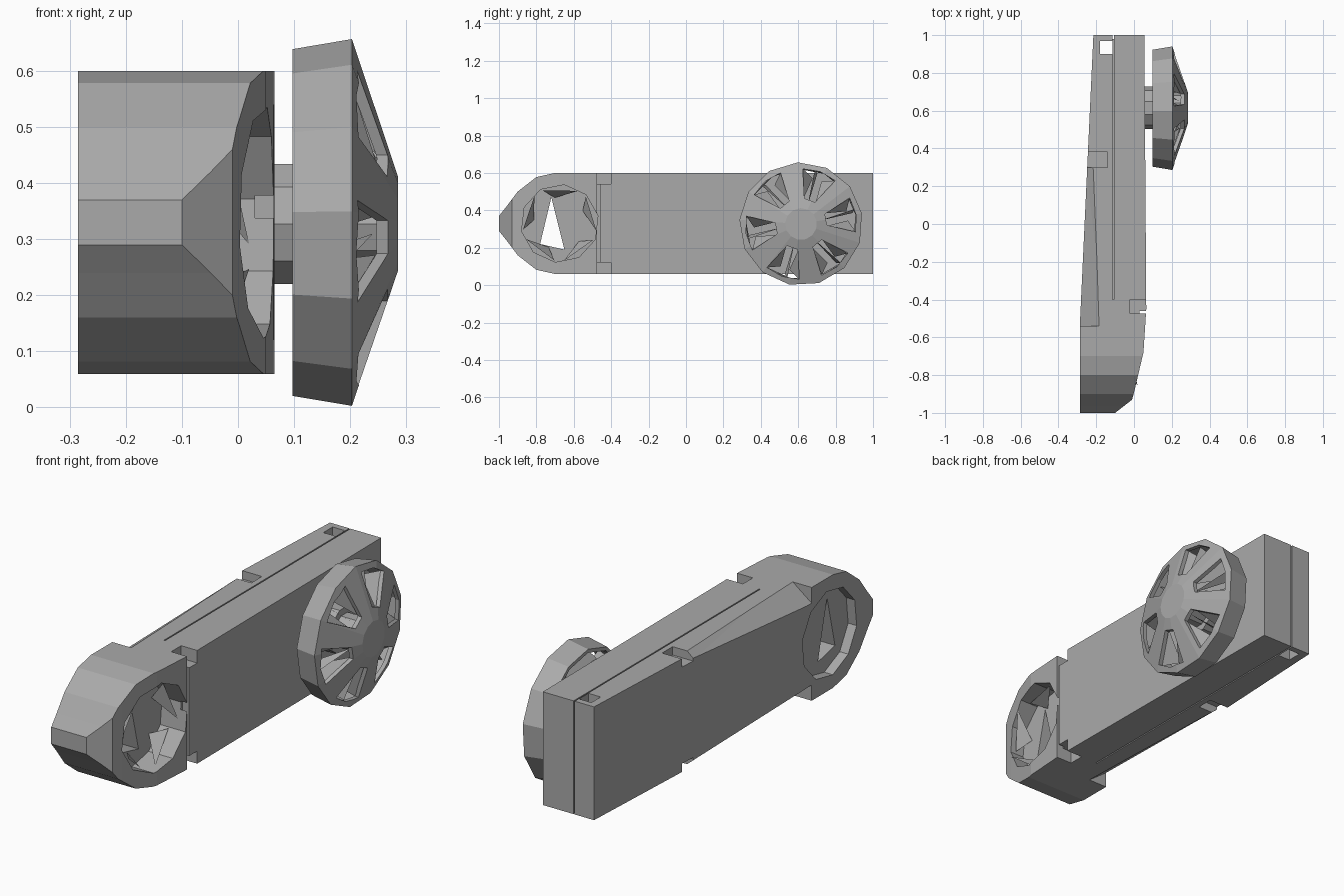
import bpy, bmesh, math
from mathutils import Vector

if "Cube" in bpy.data.objects:
    bpy.data.objects.remove(bpy.data.objects["Cube"])

grey = bpy.data.materials.new("plain grey")
grey.use_nodes = True
tone = (0.4, 0.4, 0.4, 1)
grey.diffuse_color = tone
grey.node_tree.nodes["Principled BSDF"].inputs["Base Color"].default_value = tone


def make(name, bm):
    bmesh.ops.recalc_face_normals(bm, faces=bm.faces[:])
    mesh = bpy.data.meshes.new(name)
    bm.to_mesh(mesh)
    bm.free()
    mesh.materials.append(grey)
    ob = bpy.data.objects.new(name, mesh)
    bpy.context.collection.objects.link(ob)
    return ob


def prism_mesh(outline, x0, x1):
    # Extrude a (y, z) outline along x
    bm = bmesh.new()
    face = bm.faces.new([bm.verts.new((x0, y, z)) for y, z in outline])
    out = bmesh.ops.extrude_face_region(bm, geom=[face])
    moved = [v for v in out["geom"] if isinstance(v, bmesh.types.BMVert)]
    bmesh.ops.translate(bm, verts=moved, vec=(x1 - x0, 0, 0))
    return bm


def prism(name, outline, x0, x1):
    return make(name, prism_mesh(outline, x0, x1))


def box(name, x0, x1, y0, y1, z0, z1):
    return prism(name, [(y0, z0), (y1, z0), (y1, z1), (y0, z1)], x0, x1)


def triangle(name, points):
    bm = bmesh.new()
    bm.faces.new([bm.verts.new(p) for p in points])
    return make(name, bm)


def circle(cy, cz, r, n, turn=0.0):
    return [(cy + r * math.cos(turn + math.tau * i / n),
             cz + r * math.sin(turn + math.tau * i / n)) for i in range(n)]


def cut(ob, cutter):
    cutter.hide_render = True
    mod = ob.modifiers.new("cut", "BOOLEAN")
    mod.operation, mod.solver, mod.object = "DIFFERENCE", "EXACT", cutter
    bpy.context.view_layer.objects.active = ob
    bpy.ops.object.modifier_apply(modifier=mod.name)
    bpy.data.objects.remove(cutter)


def slice_off(bm, p, q):
    # Trim everything to the right of the upright plane running from p to q
    d = Vector((q[0] - p[0], q[1] - p[1], 0))
    normal = Vector((d.y, -d.x, 0))
    geom = bm.verts[:] + bm.edges[:] + bm.faces[:]
    res = bmesh.ops.bisect_plane(bm, geom=geom, plane_co=(p[0], p[1], 0),
                                 plane_no=normal, clear_outer=True)
    rim = [e for e in res["geom_cut"] if isinstance(e, bmesh.types.BMEdge)]
    bmesh.ops.contextual_create(bm, geom=rim)


MID = 0.33

# Long body with a blunt rounded nose, tapered on both sides
upper = [(1, 0.6), (-0.7, 0.6), (-0.8, 0.578), (-0.9, 0.5), (-0.96, 0.42), (-1, 0.37)]
lower = [(y, 2 * MID - z) for y, z in reversed(upper)]
bm = prism_mesh(upper + lower, -0.285, 0.065)
right_edge = [(-0.1, -1), (-0.01, -0.93), (0.003, -0.88), (0.05, -0.68), (0.065, -0.45), (0.055, 1)]
for p, q in zip(right_edge, right_edge[1:]):
    slice_off(bm, p, q)
slice_off(bm, (-0.215, 1), (-0.285, -0.5))
body = make("body", bm)

# Round opening through the nose
HOLE_Y = -0.675
cut(body, prism("hole_cutter", circle(HOLE_Y, MID, 0.208, 10, 0.2), -0.4, 0.2))

# Upright slot between nose and side cover
cut(body, box("slot_cutter", 0.03, 0.2, -0.475, -0.46, 0, 0.7))

# Notches and seams repeated along the top and the bottom
for side in (1, -1):
    def edge_cut(x0, x1, y0, y1, depth):
        z = MID + side * (0.27 - depth)
        cut(body, box("notch_cutter", x0, x1, y0, y1, *sorted((z, MID + side * 0.4))))
    edge_cut(-0.02, 0.2, -0.475, -0.4, 0.06)
    edge_cut(-0.4, -0.14, 0.3, 0.38, 0.04)
    edge_cut(-0.113, -0.107, -0.4, 1.1, 0.02)

    # Sloping edge that widens from the rear cover towards the nose
    bm = bmesh.new()
    for y, x, wide, tall in ((0.32, -0.247, 0.03, 0.025), (-0.54, -0.285, 0.1, 0.075)):
        for dx, dz in ((1.3, 0.3), (-0.3, -1.3), (-0.3, 0.3)):
            bm.verts.new((x + dx * wide, y, MID + side * (0.27 + dz * tall)))
    bmesh.ops.convex_hull(bm, input=bm.verts[:])
    cut(body, make("edge_cutter", bm))

# Seam down the tail and an upright shaft through it
cut(body, box("seam_cutter", -0.113, -0.107, 0.98, 1.1, 0, 0.7))
cut(body, box("shaft_cutter", -0.18, -0.115, 0.9, 0.97, 0, 0.7))

# Thick panel inside the nose opening with a three-cornered window
panel = prism("nose_panel", circle(HOLE_Y, MID, 0.212, 10, 0.2), -0.24, -0.07)
cut(panel, prism("window_cutter", [(-0.72, 0.47), (-0.78, 0.22), (-0.65, 0.19)], -0.3, 0.2))

# Slanted fins around the inside of the opening
for i in range(5):
    a = math.tau * i / 5 + 0.3
    triangle(f"nose_fin_{i + 1}",
             [(x, HOLE_Y + r * math.cos(a + t), MID + r * math.sin(a + t))
              for r, t, x in ((0.2, -0.5, 0.02), (0.2, 0.5, -0.02), (0.14, 0.2, -0.07))])

# Wheel shell: a hollow dish
WY, WZ, SIDES = 0.615, 0.327, 13
profile = [(0.285, 0.085), (0.203, 0.33), (0.097, 0.312), (0.097, 0.295), (0.188, 0.312), (0.265, 0.085)]
bm = bmesh.new()
rings = [[bm.verts.new((x, y, z)) for y, z in circle(WY, WZ, r, SIDES, math.radians(93))]
         for x, r in profile]
for a, b in zip(rings, rings[1:]):
    for i in range(SIDES):
        j = (i + 1) % SIDES
        bm.faces.new((a[i], a[j], b[j], b[i]))
bm.faces.new(rings[0])
bm.faces.new(rings[-1])
wheel = make("wheel", bm)

# Six tapered openings leave six spokes, with loose fins behind them
for k in range(6):
    a = math.radians(10 + 60 * k)
    u, v = (math.cos(a), math.sin(a)), (-math.sin(a), math.cos(a))

    def at(r, w):
        return (WY + r * u[0] + w * v[0], WZ + r * u[1] + w * v[1])
    cut(wheel, prism("opening_cutter", [at(0.135, -0.03), at(0.28, -0.092),
                                        at(0.298, 0), at(0.28, 0.092), at(0.135, 0.03)], 0.13, 0.4))
    for s, label in ((-1, "lower"), (1, "upper")):
        triangle(f"wheel_{label}_fin_{k + 1}",
                 [(0.245, *at(0.12, s * 0.035)), (0.195, *at(0.28, s * 0.09)),
                  (0.14, *at(0.25, s * 0.025))])
    triangle(f"wheel_inner_fin_{k + 1}",
             [(0.24, *at(0.1, 0)), (0.18, *at(0.3, 0.03)), (0.12, *at(0.28, 0.01))])

# Hub and axle joining the wheel to the body
prism("axle", circle(WY, WZ, 0.112, 10), 0.04, 0.13)
prism("hub", circle(WY, WZ, 0.08, 10), 0.12, 0.27)
